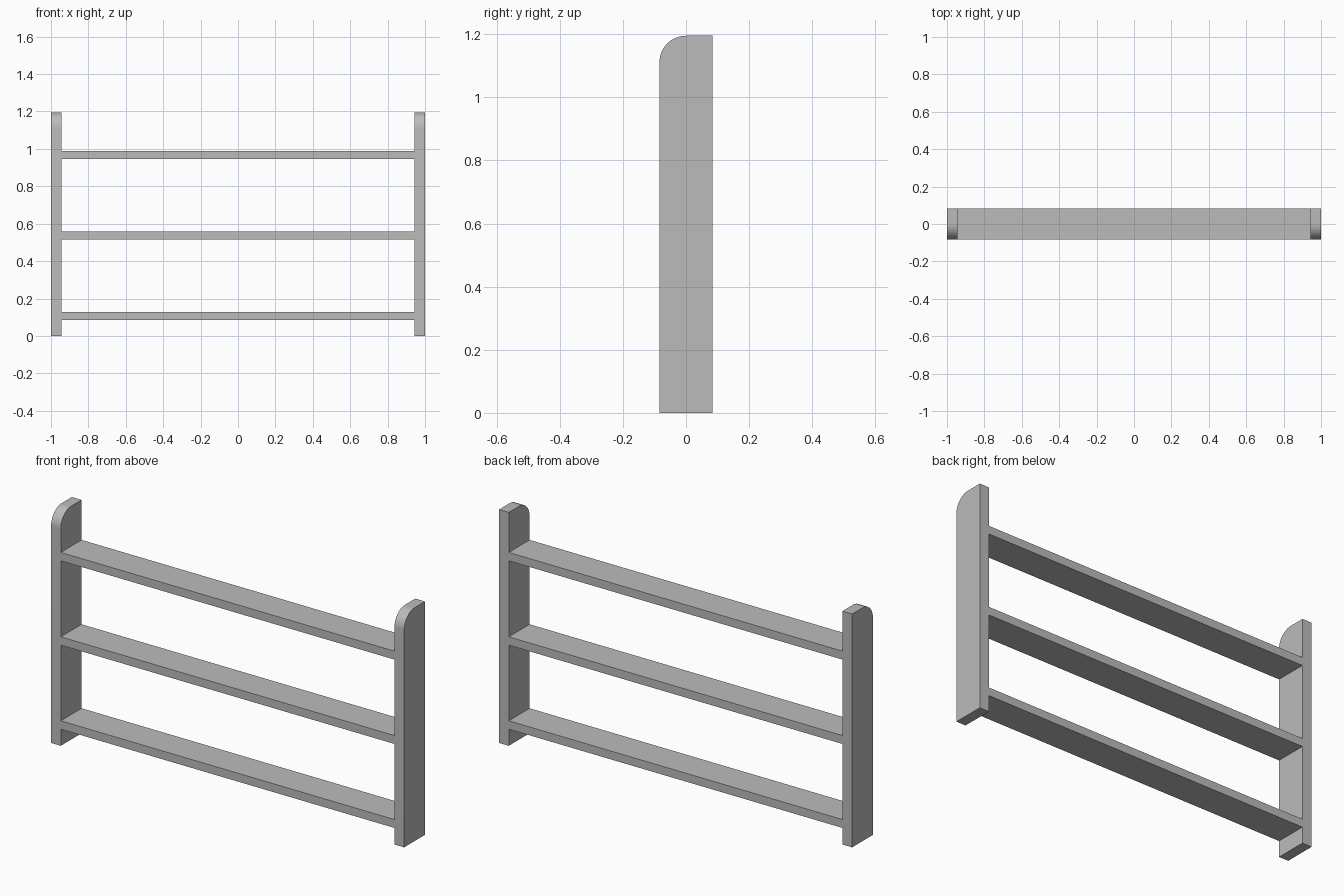
import bpy, bmesh, math

cube = bpy.data.objects.get("Cube")
if cube:
    bpy.data.objects.remove(cube, do_unlink=True)

HALF_DEPTH, HEIGHT, INNER_X, OUTER_X = 0.084, 1.195, 0.945, 1.0
RADIUS = 0.084

grey = bpy.data.materials.new("plain grey")
grey.use_nodes = True
colour = (0.5, 0.5, 0.5, 1)
grey.diffuse_color = colour
grey.node_tree.nodes["Principled BSDF"].inputs["Base Color"].default_value = colour


def extrude_x(name, profile, x0, x1):
    """Solid made by sweeping a (y, z) outline from x0 to x1."""
    bm = bmesh.new()
    face = bm.faces.new([bm.verts.new((x0, y, z)) for y, z in profile])
    swept = bmesh.ops.extrude_face_region(bm, geom=[face])["geom"]
    moved = [v for v in swept if isinstance(v, bmesh.types.BMVert)]
    bmesh.ops.translate(bm, verts=moved, vec=(x1 - x0, 0, 0))
    bmesh.ops.recalc_face_normals(bm, faces=bm.faces)
    mesh = bpy.data.meshes.new(name)
    bm.to_mesh(mesh)
    bm.free()
    mesh.materials.append(grey)
    obj = bpy.data.objects.new(name, mesh)
    bpy.context.collection.objects.link(obj)
    return obj


# Side panels with a rounded front top corner
STEPS = 16
arc = [(-HALF_DEPTH + RADIUS * (1 - math.sin(a)), HEIGHT - RADIUS * (1 - math.cos(a)))
       for a in (math.pi / 2 * i / STEPS for i in range(STEPS + 1))]
outline = [(HALF_DEPTH, 0), (HALF_DEPTH, HEIGHT)] + arc + [(-HALF_DEPTH, 0)]
for side, sign in (("left", 1), ("right", -1)):
    panel = extrude_x(side + "_side_panel", outline, sign * INNER_X, sign * OUTER_X)
    bpy.ops.object.select_all(action='DESELECT')
    panel.select_set(True)
    bpy.context.view_layer.objects.active = panel
    bpy.ops.object.shade_smooth_by_angle(angle=math.radians(30))

# Shelves between the panels
THICKNESS = 0.043
for name, z in (("bottom", 0.085), ("middle", 0.515), ("top", 0.947)):
    top = z + THICKNESS
    extrude_x(name + "_shelf",
              [(-HALF_DEPTH, z), (HALF_DEPTH, z), (HALF_DEPTH, top), (-HALF_DEPTH, top)],
              -INNER_X, INNER_X)
